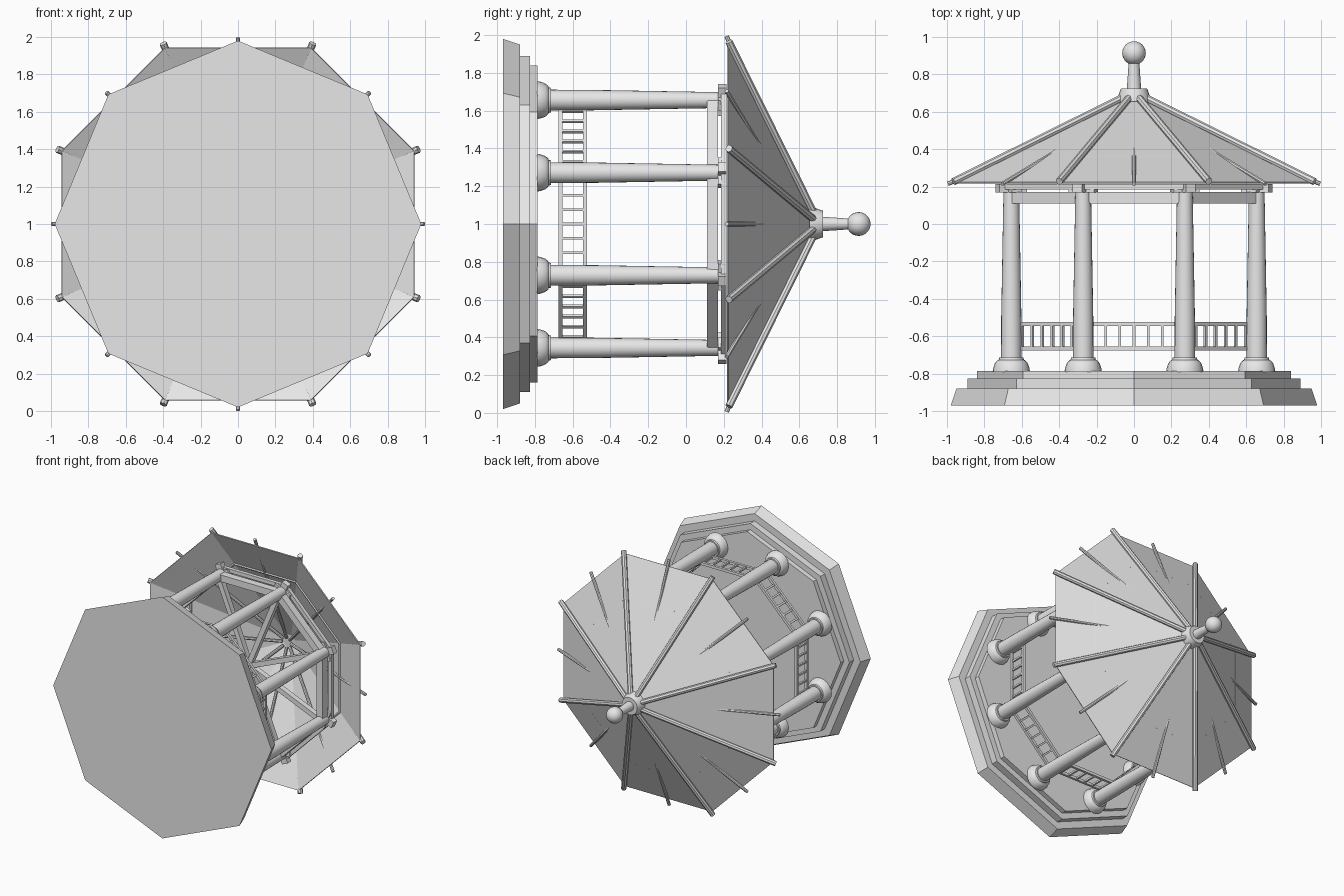
import bpy
import bmesh
from math import cos, sin, pi, radians
from mathutils import Matrix, Vector

if "Cube" in bpy.data.objects:
    bpy.data.objects.remove(bpy.data.objects["Cube"], do_unlink=True)

GREY = (0.8, 0.8, 0.8, 1)
stone = bpy.data.materials.new("plain grey")
stone.use_nodes = True
stone.diffuse_color = GREY
stone.node_tree.nodes["Principled BSDF"].inputs["Base Color"].default_value = GREY

# The pavilion is built upright, then laid on its side along +y
LAY = Matrix.Translation((0, 0, 1)) @ Matrix.Rotation(-pi / 2, 4, 'X')
SIDES = 8
STEP = 2 * pi / SIDES
HALF = STEP / 2
COLUMN_R = 0.71


def finish(name, bm, smooth=False):
    bmesh.ops.recalc_face_normals(bm, faces=bm.faces)
    bm.transform(LAY)
    mesh = bpy.data.meshes.new(name)
    bm.to_mesh(mesh)
    bm.free()
    mesh.materials.append(stone)
    obj = bpy.data.objects.new(name, mesh)
    bpy.context.collection.objects.link(obj)
    if smooth:
        bpy.ops.object.select_all(action='DESELECT')
        obj.select_set(True)
        bpy.context.view_layer.objects.active = obj
        bpy.ops.object.shade_smooth_by_angle(angle=radians(35))
    return obj


def lathe(bm, profile, sides, phase=0, centre=(0, 0), caps=True):
    rings = []
    for r, h in profile:
        rings.append([bm.verts.new((centre[0] + r * cos(phase + 2 * pi * i / sides),
                                    centre[1] + r * sin(phase + 2 * pi * i / sides), h))
                      for i in range(sides)])
    for a, b in zip(rings, rings[1:]):
        for i in range(sides):
            j = (i + 1) % sides
            bm.faces.new((a[i], a[j], b[j], b[i]))
    if caps:
        bm.faces.new(rings[0])
        bm.faces.new(rings[-1])


def box(bm, centre, size, turn=0):
    m = Matrix.Rotation(turn, 4, 'Z') @ Matrix.Translation(centre) @ Matrix.Diagonal((*size, 1))
    bmesh.ops.create_cube(bm, size=1, matrix=m)


def rod(bm, start, end, radius, sides=8):
    a, b = Vector(start), Vector(end)
    m = Matrix.Translation((a + b) / 2) @ (b - a).to_track_quat('Z', 'Y').to_matrix().to_4x4()
    bmesh.ops.create_cone(bm, cap_ends=True, segments=sides, radius1=radius, radius2=radius,
                          depth=(b - a).length, matrix=m)


def polar(r, angle, h):
    return (r * cos(angle), r * sin(angle), h)


def ring_beam(name, apothem, width, low, high):
    bm = bmesh.new()
    k = 1 / cos(HALF)
    inner, outer = (apothem - width / 2) * k, (apothem + width / 2) * k
    loop = [(inner, low), (outer, low), (outer, high), (inner, high), (inner, low)]
    lathe(bm, loop, SIDES, HALF, caps=False)
    bmesh.ops.remove_doubles(bm, verts=bm.verts, dist=1e-5)
    return finish(name, bm)


# Stepped octagonal plinth
bm = bmesh.new()
lathe(bm, [(0.98, -0.97), (0.95, -0.88), (0.89, -0.88), (0.89, -0.825),
           (0.84, -0.825), (0.84, -0.785)], SIDES)
finish("plinth", bm)

# Columns with flared feet
shafts, feet = bmesh.new(), bmesh.new()
for i in range(SIDES):
    spot = polar(COLUMN_R, HALF + i * STEP, 0)[:2]
    lathe(shafts, [(0.055, -0.73), (0.054, -0.5), (0.042, 0.17)], 20, centre=spot)
    lathe(feet, [(0.1, -0.79), (0.097, -0.77), (0.088, -0.745), (0.076, -0.73),
                 (0.068, -0.727), (0.065, -0.715)], 20, centre=spot)
finish("column_shafts", shafts, True)
finish("column_feet", feet, True)

# Railings between the columns
bm = bmesh.new()
for i in range(SIDES):
    turn = i * STEP
    for h in (-0.665, -0.535):
        box(bm, (0.617, 0, h), (0.022, 0.51, 0.02), turn)
    for k in range(-3, 4):
        box(bm, (0.617, k * 0.076, -0.6), (0.014, 0.014, 0.13), turn)
finish("railings", bm)

# Beams and crossed bracket blocks on the column heads
ring_beam("lower_ring_beam", 0.656, 0.055, 0.11, 0.17)
ring_beam("upper_ring_beam", 0.695, 0.03, 0.185, 0.215)
brackets, ties = bmesh.new(), bmesh.new()
for i in range(SIDES):
    turn = HALF + i * STEP
    box(brackets, (COLUMN_R, 0, 0.192), (0.16, 0.055, 0.045), turn)
    box(brackets, (COLUMN_R, 0, 0.19), (0.055, 0.15, 0.042), turn)
    if i < SIDES // 2:
        box(ties, (0, 0, 0.145), (2 * COLUMN_R, 0.04, 0.045), turn)
finish("bracket_blocks", brackets)
finish("tie_beams", ties)

# Roof shell
bm = bmesh.new()
lathe(bm, [(1.022, 0.225), (0.06, 0.662)], SIDES, HALF, caps=False)
roof = finish("roof", bm)
shell = roof.modifiers.new("thickness", 'SOLIDIFY')
shell.thickness = 0.008

# Hip ribs, intermediate rafters and purlins
ribs, rafters, purlins = bmesh.new(), bmesh.new(), bmesh.new()
for i in range(SIDES):
    mid, hip = i * STEP, HALF + i * STEP
    rod(ribs, polar(1.045, hip, 0.227), polar(0.05, hip, 0.683), 0.02)
    rod(rafters, polar(0.995, mid, 0.215), polar(0.04, mid, 0.623), 0.012)
    rod(purlins, polar(0.725, hip, 0.35), polar(0.725, hip + STEP, 0.35), 0.01, 6)
finish("hip_ribs", ribs, True)
finish("rafters", rafters, True)
finish("purlins", purlins)

# Finial: collar, stem and ball
bm = bmesh.new()
lathe(bm, [(0.09, 0.655), (0.088, 0.675), (0.07, 0.725), (0.038, 0.725), (0.028, 0.87)], 20)
bmesh.ops.create_uvsphere(bm, u_segments=24, v_segments=14, radius=0.063,
                          matrix=Matrix.Translation((0, 0, 0.914)))
finish("finial", bm, True)
